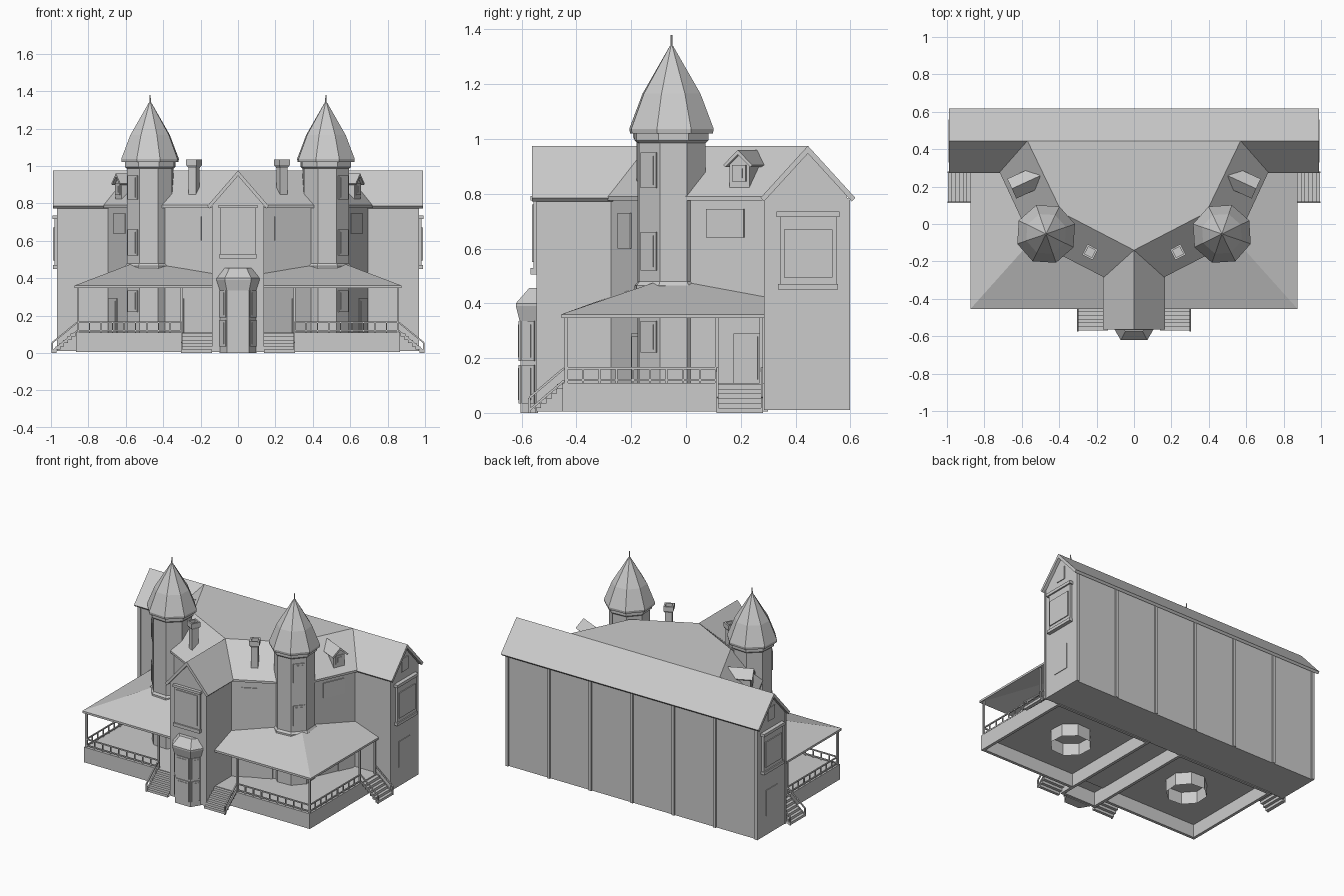
import bpy, bmesh
from math import sin, cos, radians, pi
from mathutils import Vector

cube = bpy.data.objects.get("Cube")
if cube:
    bpy.data.objects.remove(cube, do_unlink=True)

GREY = (0.6, 0.6, 0.6, 1)
mat = bpy.data.materials.new("plain grey")
mat.use_nodes = True
mat.diffuse_color = GREY
mat.node_tree.nodes["Principled BSDF"].inputs["Base Color"].default_value = GREY
SIDES = (("left", 1), ("right", -1))


def make(name, verts, faces, fix=True):
    me = bpy.data.meshes.new(name)
    me.from_pydata([tuple(v) for v in verts], [], faces)
    me.materials.append(mat)
    if fix:
        bm = bmesh.new()
        bm.from_mesh(me)
        bmesh.ops.recalc_face_normals(bm, faces=bm.faces)
        bm.to_mesh(me)
        bm.free()
    ob = bpy.data.objects.new(name, me)
    bpy.context.collection.objects.link(ob)
    return ob


def loft(name, rings, bottom=True):
    """Skin a stack of equal rings of 3D points and cap the ends."""
    n = len(rings[0])
    faces = [(r * n + i, r * n + (i + 1) % n, (r + 1) * n + (i + 1) % n, (r + 1) * n + i)
             for r in range(len(rings) - 1) for i in range(n)]
    faces.append(tuple((len(rings) - 1) * n + i for i in range(n)))
    if bottom:
        faces.append(tuple(range(n)))
    return make(name, [p for ring in rings for p in ring], faces)


def box(name, x0, x1, y0, y1, z0, z1):
    base = [(x0, y0), (x1, y0), (x1, y1), (x0, y1)]
    return loft(name, [[(x, y, z) for x, y in base] for z in (z0, z1)])


def prism(name, outline, z0, z1):
    return loft(name, [[(x, y, z) for x, y in outline] for z in (z0, z1)])


def panel(name, cx, cy, ang, width, z0, z1, s=1, thick=0.006):
    """Thin upright plate facing the given angle, mirrored by s."""
    n, t = Vector((cos(ang), sin(ang))), Vector((-sin(ang), cos(ang)))
    c = Vector((cx, cy))
    pts = [c + t * a * width / 2 + n * b for a, b in
           ((-1, -0.004), (1, -0.004), (1, thick), (-1, thick))]
    prism(name, [(s * p.x, p.y) for p in pts], z0, z1)


def window(name, cx, cy, ang, width, z0, z1, s=1):
    panel(name + "_frame", cx, cy, ang, width, z0, z1, s)
    panel(name + "_pane", cx, cy, ang, width - 0.025, z0 + 0.012, z1 - 0.012, s, 0.009)


def beams(name, segments):
    """Join square bars given as (start, end, half width)."""
    verts, faces = [], []
    for p, q, w in segments:
        p, q = Vector(p), Vector(q)
        d = (q - p).normalized()
        u = d.cross(Vector((0, 0, 1)) if abs(d.z) < 0.9 else Vector((1, 0, 0))).normalized() * w
        v = d.cross(u).normalized() * w
        k = len(verts)
        for c in (p, q):
            verts += [c + u + v, c - u + v, c - u - v, c + u - v]
        faces += [(k + i, k + (i + 1) % 4, k + 4 + (i + 1) % 4, k + 4 + i) for i in range(4)]
        faces += [(k, k + 1, k + 2, k + 3), (k + 4, k + 5, k + 6, k + 7)]
    make(name, verts, faces)


def mirrored(half):
    """Outline running right to left through a centre point on x = 0."""
    return [(-x, y) for x, y in half] + [(x, y) for x, y in half[-2::-1]]


# Back wing with its gabled roof
YR, ZR = 0.445, 0.975
gable = [(0.29, 0.01), (0.588, 0.01), (0.588, 0.8), (YR, 0.955), (0.29, 0.79)]
loft("back_wing", [[(x, y, z) for y, z in gable] for x in (-0.965, 0.965)])
slab = [(0.272, 0.785), (YR, ZR), (0.618, 0.785), (0.605, 0.772), (YR, 0.947), (0.285, 0.772)]
loft("back_wing_roof", [[(x, y, z) for y, z in slab] for x in (-0.988, 0.988)])
for i in range(7):
    x = -0.955 + i * 1.91 / 6
    box("back_wall_rib", x - 0.01, x + 0.01, 0.585, 0.598, 0.01, 0.785)
for side, s in SIDES:
    def sbox(name, x0, x1, *rest):
        box(f"{side}_{name}", min(s * x0, s * x1), max(s * x0, s * x1), *rest)
    sbox("gable_window_box", 0.96, 0.982, 0.345, 0.55, 0.46, 0.725)
    sbox("gable_window_sill", 0.96, 0.99, 0.335, 0.555, 0.45, 0.47)
    sbox("gable_window_cornice", 0.96, 0.992, 0.33, 0.56, 0.715, 0.735)
    sbox("gable_window_pane", 0.98, 0.988, 0.358, 0.535, 0.495, 0.67)
    sbox("attic_window", 0.96, 0.97, 0.41, 0.48, 0.79, 0.88)
    sbox("gable_lower_window", 0.96, 0.969, 0.38, 0.5, 0.14, 0.32)
    sbox("front_corner_board", 0.945, 0.969, 0.284, 0.3, 0.01, 0.79)

# Angled wings: body and flat-topped roof
walls = [(0.70, 0.30), (0.535, -0.07), (0, -0.345)]
eaves = [(0.72, 0.28), (0.55, -0.085), (0, -0.367)]
ridge = [(0.57, YR), (0.385, 0.06), (0, -0.14)]
prism("angled_wings", mirrored(walls), 0.1, 0.79)
loft("angled_wings_roof", [[(x, y, z) for x, y in mirrored(o)]
                           for o, z in ((eaves, 0.775), (eaves, 0.79), (ridge, ZR))])

# Central gabled block
front = [(-0.14, 0.1), (0.14, 0.1), (0.14, 0.79), (0, 0.95), (-0.14, 0.79)]
loft("central_block", [[(x, y, z) for x, z in front] for y in (-0.545, -0.14)])
cap = [(-0.165, 0.785), (0, ZR), (0.165, 0.785), (0.152, 0.772), (0, 0.947), (-0.152, 0.772)]
loft("central_roof", [[(x, y, z) for x, z in cap] for y in (-0.563, -0.14)])
box("central_window_box", -0.097, 0.097, -0.557, -0.54, 0.51, 0.785)
box("central_window_sill", -0.1, 0.1, -0.567, -0.54, 0.505, 0.528)
box("central_window_cornice", -0.105, 0.105, -0.567, -0.54, 0.775, 0.792)
box("central_window_pane", -0.08, 0.08, -0.563, -0.55, 0.55, 0.76)
box("central_foundation", -0.14, 0.14, -0.545, -0.525, 0.005, 0.11)

# Ground floor bay
def bay_ring(w, d, z):
    return [(-w, -0.54, z), (-w * 0.6, -0.545 - d, z), (w * 0.6, -0.545 - d, z), (w, -0.54, z)]


loft("front_bay", [bay_ring(0.098, 0.06, 0), bay_ring(0.098, 0.06, 0.345)])
loft("front_bay_roof", [bay_ring(0.1, 0.062, 0.335), bay_ring(0.118, 0.076, 0.39),
                        bay_ring(0.118, 0.076, 0.4), bay_ring(0.075, 0.028, 0.455)])
for z0, z1 in ((0.035, 0.175), (0.19, 0.335)):
    window("bay_front_window", 0, -0.605, -pi / 2, 0.1, z0, z1)
    for side, s in SIDES:
        window(side + "_bay_window", 0.078, -0.575, radians(-34), 0.055, z0, z1, s)

# Porch floor slab
box("porch_floor", -0.86, 0.86, -0.445, 0.3, 0.095, 0.11)

NORMAL_A, NORMAL_B = radians(-62.8), radians(-24.6)
for side, s in SIDES:
    def name(part):
        return f"{side}_{part}"

    def sbox(part, x0, x1, *rest):
        box(name(part), min(s * x0, s * x1), max(s * x0, s * x1), *rest)

    # Octagonal tower with bell roof and finial
    def octagon(r, z):
        return [(s * (0.47 + r * cos(a)), -0.053 + r * sin(a), z)
                for a in (radians(26 + 45 * k) for k in range(8))]
    loft(name("tower"), [octagon(0.131, 0.01), octagon(0.131, 1.02)], bottom=False)
    loft(name("tower_skirt"), [octagon(0.142, 0.44), octagon(0.142, 0.465), octagon(0.13, 0.48)])
    loft(name("tower_cornice"), [octagon(0.131, 0.985), octagon(0.143, 0.995), octagon(0.143, 1.025)])
    loft(name("tower_roof"), [octagon(0.16, 1.02), octagon(0.163, 1.037), octagon(0.112, 1.165),
                              octagon(0.006, 1.34)])
    loft(name("tower_finial"), [octagon(0.005, 1.33), octagon(0.003, 1.38)])
    a = radians(-41.5)
    for z0, z1 in ((0.82, 0.95), (0.52, 0.66), (0.22, 0.335)):
        window(name("tower_window"), 0.47 + 0.121 * cos(a), -0.053 + 0.121 * sin(a), a, 0.075, z0, z1, s)

    # Doors and windows on the angled wings
    def on_wall(p, q, t):
        return p[0] + (q[0] - p[0]) * t, p[1] + (q[1] - p[1]) * t
    window(name("front_door"), *on_wall(walls[2], walls[1], 0.62), NORMAL_A, 0.095, 0.11, 0.29, s)
    window(name("side_door"), *on_wall(walls[1], walls[0], 0.8), NORMAL_B, 0.11, 0.11, 0.29, s)
    panel(name("upper_side_window"), *on_wall(walls[1], walls[0], 0.58), NORMAL_B, 0.15, 0.64, 0.745, s)
    panel(name("upper_front_window"), *on_wall(walls[2], walls[1], 0.45), NORMAL_A, 0.1, 0.6, 0.73, s)

    # Porch skirts, open underneath
    sbox("porch_front_skirt", 0.14, 0.865, -0.45, -0.43, 0.005, 0.11)
    sbox("porch_side_skirt", 0.845, 0.865, -0.45, 0.3, 0.005, 0.11)
    sbox("porch_inner_skirt", 0.12, 0.14, -0.545, 0.3, 0.005, 0.11)
    sbox("porch_back_skirt", 0.14, 0.865, 0.28, 0.3, 0.005, 0.11)

    # Hipped porch roof with a thin edge
    top = [(0.875, 0.29, 0.36), (0.875, -0.455, 0.36), (0.13, -0.455, 0.36),
           (0.13, -0.275, 0.425), (0.535, -0.075, 0.49), (0.69, 0.29, 0.425)]
    upper = [(s * x, y, z) for x, y, z in top]
    lower = [(x, y, z - 0.014) for x, y, z in upper]
    rim = [(i, (i + 1) % 6, 6 + (i + 1) % 6, 6 + i) for i in range(6)]
    make(name("porch_roof"), upper + lower,
         [(0, 1, 4, 5), (1, 2, 3, 4), (6, 7, 10, 11), (7, 8, 9, 10)] + rim)

    # Columns, railings and stair rails
    bars = [((s * x, y, 0.11), (s * x, y, 0.36), 0.006)
            for x, y in ((0.855, -0.437), (0.855, 0.112), (0.855, 0.275), (0.302, -0.437))]
    runs = [((0.302, -0.437), (0.855, -0.437)), ((0.855, -0.437), (0.855, 0.112))]
    for p, q in runs:
        for z in (0.12, 0.163):
            bars.append(((s * p[0], p[1], z), (s * q[0], q[1], z), 0.004))
        for i in range(1, 9):
            x, y = on_wall(p, q, i / 9)
            bars.append(((s * x, y, 0.11), (s * x, y, 0.163), 0.0035))
    for h in (0.01, 0.055):
        for y in (0.115, 0.277):
            bars.append(((s * 0.86, y, 0.108 + h), (s * 0.993, y, h), 0.004))
        bars.append(((s * 0.3, -0.445, 0.108 + h), (s * 0.3, -0.572, h), 0.004))
    for y in (0.115, 0.277):
        bars.append(((s * 0.993, y, 0), (s * 0.993, y, 0.055), 0.004))
    bars.append(((s * 0.3, -0.572, 0), (s * 0.3, -0.572, 0.055), 0.004))
    beams(name("porch_railing"), bars)

    # Steps at the front and side of the porch
    for i in range(6):
        z1, d = 0.105 - i * 0.0175, 0.02 * (i + 1)
        sbox("front_step", 0.14, 0.298, -0.45 - d, -0.43 - d, z1 - 0.0175, z1)
        sbox("side_step", 0.85 + d, 0.875 + d, 0.118, 0.275, z1 - 0.0175, z1)

    # Chimney with flared cap
    def square(r, z):
        return [(s * (0.235 + r * cos(a)), -0.15 + r * sin(a), z)
                for a in (radians(72 + 90 * k) for k in range(4))]
    loft(name("chimney"), [square(0.032, 0.82), square(0.032, 0.99), square(0.045, 1.005),
                           square(0.045, 1.035), square(0.03, 1.035), square(0.03, 1.015)])

    # Dormer on the outer roof slope
    def dormer(part, outline, u0, u1):
        n, t = Vector((cos(NORMAL_B), sin(NORMAL_B))), Vector((-sin(NORMAL_B), cos(NORMAL_B)))
        c = Vector((0.585, 0.22))
        loft(name(part), [[(s * (c + n * u + t * v).x, (c + n * u + t * v).y, z) for v, z in outline]
                          for u in (u0, u1)])
    dormer("dormer", [(-0.04, 0.8), (0.04, 0.8), (0.04, 0.91), (0, 0.945), (-0.04, 0.91)], -0.06, 0.06)
    dormer("dormer_roof", [(-0.058, 0.905), (0, 0.96), (0.058, 0.905), (0.05, 0.897),
                           (0, 0.943), (-0.05, 0.897)], -0.09, 0.075)
    window(name("dormer_window"), 0.585 + 0.06 * cos(NORMAL_B), 0.22 + 0.06 * sin(NORMAL_B),
           NORMAL_B, 0.055, 0.845, 0.905, s)
